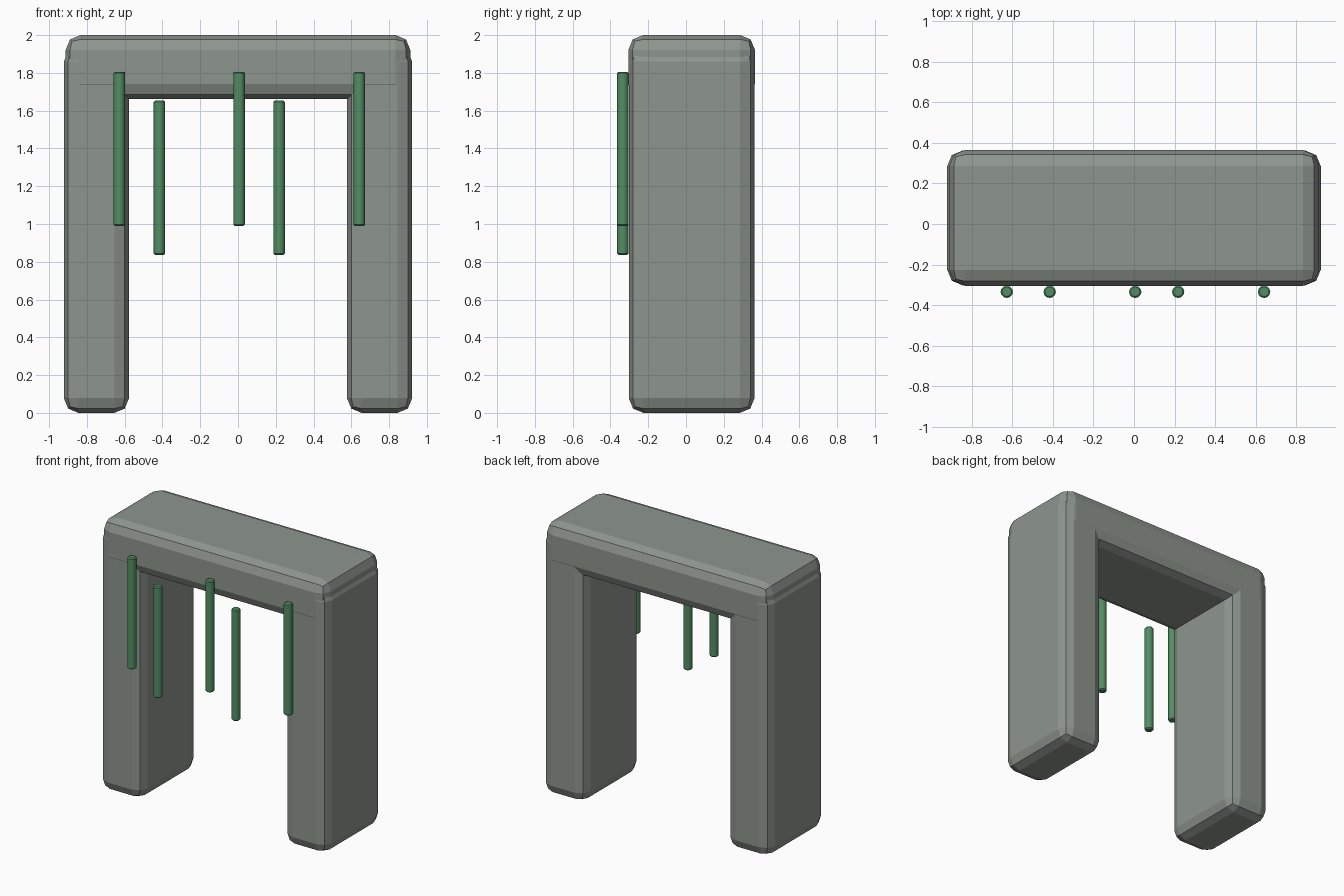
import bpy, bmesh, math
from mathutils import Matrix, Vector

if "Cube" in bpy.data.objects:
    bpy.data.objects.remove(bpy.data.objects["Cube"])


def material(name, color):
    m = bpy.data.materials.new(name)
    m.diffuse_color = (*color, 1)
    m.use_nodes = True
    m.node_tree.nodes["Principled BSDF"].inputs["Base Color"].default_value = m.diffuse_color
    return m


stone = material("grey stone", (0.27, 0.30, 0.27))
green = material("vine green", (0.085, 0.27, 0.125))


def finish(bm, name, mat):
    mesh = bpy.data.meshes.new(name)
    bm.to_mesh(mesh)
    bm.free()
    mesh.materials.append(mat)
    ob = bpy.data.objects.new(name, mesh)
    bpy.context.collection.objects.link(ob)
    return ob


def stone_block(name, lo, hi):
    """Box between two corners with chunky two-step bevels."""
    lo, hi = Vector(lo), Vector(hi)
    bm = bmesh.new()
    bmesh.ops.create_cube(bm, size=1, matrix=Matrix.Translation((lo + hi) / 2)
                          @ Matrix.Diagonal((*(hi - lo), 1)))
    ob = finish(bm, name, stone)
    bev = ob.modifiers.new("bevel", 'BEVEL')
    bev.width, bev.segments = 0.078, 2
    return ob


def vine(name, x, top, length=0.816, radius=0.0305):
    """Thin hanging rod with slightly chamfered ends."""
    bm = bmesh.new()
    bmesh.ops.create_cone(bm, cap_ends=True, segments=12, radius1=radius, radius2=radius,
                          depth=length,
                          matrix=Matrix.Translation((x, -0.3345, top - length / 2)))
    rims = [e for e in bm.edges if abs(e.verts[0].co.z - e.verts[1].co.z) < 1e-4]
    bmesh.ops.bevel(bm, geom=rims, offset=0.007, segments=1, affect='EDGES')
    ob = finish(bm, name, green)
    ob.data.shade_smooth()
    ob.data.set_sharp_from_angle(angle=math.radians(35))


# Two pillars and the lintel resting across them
stone_block("left_pillar", (-0.922, -0.303, 0), (-0.577, 0.363, 1.938))
stone_block("right_pillar", (0.577, -0.303, 0), (0.922, 0.363, 1.938))
stone_block("lintel", (-0.912, -0.305, 1.662), (0.912, 0.365, 2.0))

# Vines hanging in front, at alternating heights
for i, (x, top) in enumerate([(-0.628, 1.806), (-0.416, 1.653), (0.006, 1.806),
                              (0.218, 1.653), (0.642, 1.806)]):
    vine(f"vine_{i + 1}", x, top)
